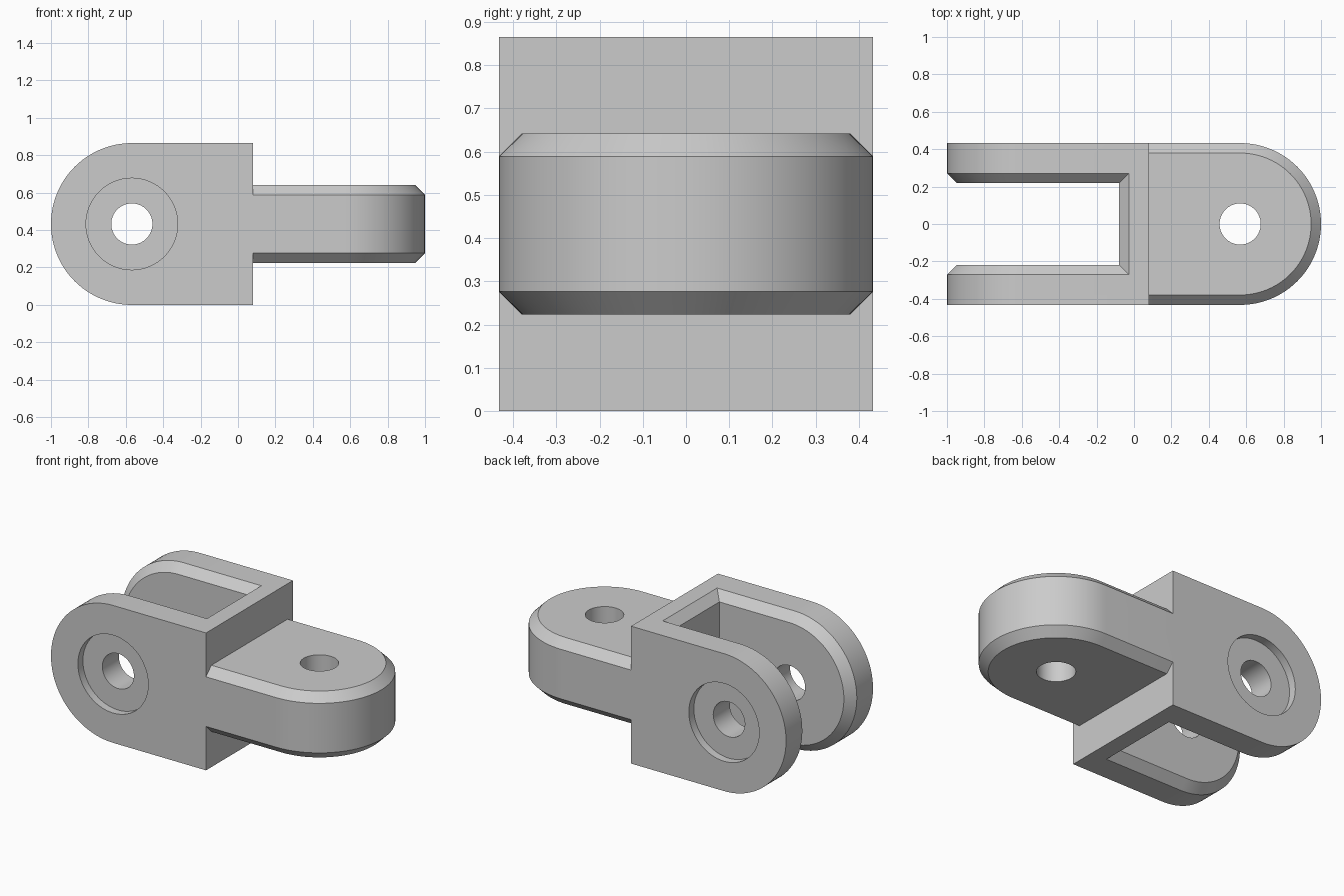
import bpy, bmesh, math
from mathutils import Matrix

cube = bpy.data.objects.get("Cube")
if cube:
    bpy.data.objects.remove(cube, do_unlink=True)

R = 0.4325         # half width and end radius
HUB = 1 - R        # distance of each pin hole from the centre
CH = 0.053         # chamfer size
ROOT = 0.08        # shoulder of the block
SLOT = 0.218       # half width of the slot
HALF = 0.209       # half thickness of the tongue
HOLE = 0.11        # pin hole radius

grey = bpy.data.materials.new("light grey")
grey.use_nodes = True
colour = (0.6, 0.6, 0.6, 1)
grey.diffuse_color = colour
grey.node_tree.nodes["Principled BSDF"].inputs["Base Color"].default_value = colour


def loft(name, layers, matrix):
    """Solid through rings of (u, v) points, each at its own height w."""
    bm = bmesh.new()
    rings = [[bm.verts.new((u, v, w)) for u, v in ring] for ring, w in layers]
    for a, b in zip(rings, rings[1:]):
        for i in range(len(a)):
            j = (i + 1) % len(a)
            bm.faces.new((a[i], a[j], b[j], b[i]))
    bm.faces.new(rings[0][::-1])
    bm.faces.new(rings[-1])
    bm.transform(matrix)
    bmesh.ops.recalc_face_normals(bm, faces=bm.faces)
    mesh = bpy.data.meshes.new(name)
    bm.to_mesh(mesh)
    bm.free()
    mesh.materials.append(grey)
    obj = bpy.data.objects.new(name, mesh)
    bpy.context.collection.objects.link(obj)
    return obj


def tab(root, inset=0.0, steps=48):
    """Outline with a square root and a round end towards +u."""
    r = R - inset
    arc = [math.pi * (i / steps - 0.5) for i in range(steps + 1)]
    return [(root, -r)] + [(HUB + r * math.cos(a), r * math.sin(a)) for a in arc] + [(root, r)]


def disc(r, steps=64):
    return [(HUB + r * math.cos(2 * math.pi * i / steps),
             r * math.sin(2 * math.pi * i / steps)) for i in range(steps)]


def combine(target, other, operation):
    mod = target.modifiers.new(operation, 'BOOLEAN')
    mod.operation = operation
    mod.solver = 'EXACT'
    mod.object = other
    bpy.context.view_layer.objects.active = target
    bpy.ops.object.modifier_apply(modifier=mod.name)
    bpy.data.objects.remove(other, do_unlink=True)


# Frames: tongue lies flat towards +x, fork cheeks stand upright towards -x
flat = Matrix.Translation((0, 0, R))
upright = flat @ Matrix.Rotation(math.pi / 2, 4, 'X') @ Matrix.Diagonal((-1, 1, 1, 1))

# Web at the bottom of the slot, with chamfered mouth edges
web = [(-ROOT, -R), (-ROOT, R), (ROOT - CH, R), (ROOT, R - CH),
       (ROOT, CH - R), (ROOT - CH, -R)]
clevis = loft("hinge_link", [(web, -0.35), (web, 0.35)], upright)

# Two fork cheeks, chamfered on the inner rim
for side in (1, -1):
    cheek = loft("fork_cheek", [(tab(-ROOT), side * R),
                                (tab(-ROOT), side * (SLOT + CH)),
                                (tab(-ROOT, CH), side * SLOT)], upright)
    combine(clevis, cheek, 'UNION')

# Tongue, chamfered above and below
root = ROOT - 0.05
tongue = loft("tongue", [(tab(root, CH), -HALF), (tab(root), CH - HALF),
                         (tab(root), HALF - CH), (tab(root, CH), HALF)], flat)
combine(clevis, tongue, 'UNION')

# Pin holes through both ends, with shallow recesses outside the fork
for frame in (flat, upright):
    combine(clevis, loft("pin_hole", [(disc(HOLE), -1), (disc(HOLE), 1)], frame), 'DIFFERENCE')
for side in (1, -1):
    recess = loft("recess", [(disc(0.245), side * (R - 0.05)), (disc(0.245), side)], upright)
    combine(clevis, recess, 'DIFFERENCE')

# One material, smooth curves with sharp edges
clevis.data.materials.clear()
clevis.data.materials.append(grey)
for poly in clevis.data.polygons:
    poly.material_index = 0
bpy.ops.object.select_all(action='DESELECT')
clevis.select_set(True)
bpy.context.view_layer.objects.active = clevis
bpy.ops.object.shade_smooth_by_angle(angle=math.radians(30))
